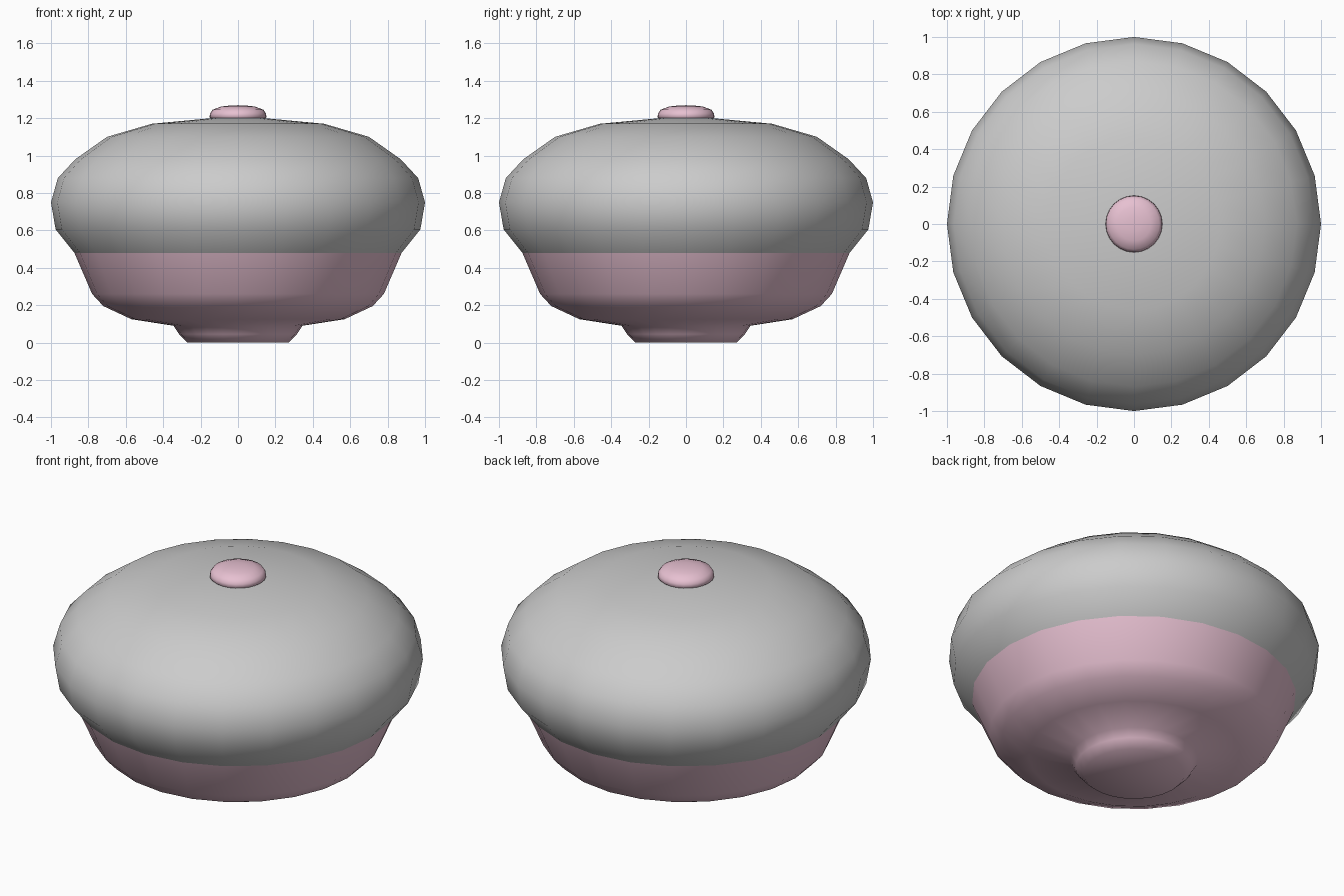
import bpy, bmesh
from math import cos, sin, tau

if "Cube" in bpy.data.objects:
    bpy.data.objects.remove(bpy.data.objects["Cube"])

SIDES = 24

pink = bpy.data.materials.new("pink")
pink.diffuse_color = (0.80, 0.53, 0.64, 1)
pink.use_nodes = True
pink.node_tree.nodes["Principled BSDF"].inputs["Base Color"].default_value = pink.diffuse_color


def lathe(name, profile, mat=None):
    """Spin (radius, height) points around z; radius 0 makes a pole."""
    bm = bmesh.new()
    rings = []
    for r, z in profile:
        n = SIDES if r > 0 else 1
        rings.append([bm.verts.new((r * cos(tau * i / SIDES), r * sin(tau * i / SIDES), z))
                      for i in range(n)])
    for a, b in zip(rings, rings[1:]):
        for i in range(SIDES):
            j = (i + 1) % SIDES
            if len(a) == 1:
                bm.faces.new((a[0], b[j], b[i]))
            elif len(b) == 1:
                bm.faces.new((a[i], a[j], b[0]))
            else:
                bm.faces.new((a[i], a[j], b[j], b[i]))
    for f in bm.faces:
        f.smooth = True
    mesh = bpy.data.meshes.new(name)
    bm.to_mesh(mesh)
    bm.free()
    obj = bpy.data.objects.new(name, mesh)
    bpy.context.collection.objects.link(obj)
    if mat:
        mesh.materials.append(mat)
    return obj


# Bowl with its flared foot
lathe("bowl", [(0, 0), (0.27, 0), (0.315, 0.045), (0.345, 0.09), (0.57, 0.125),
               (0.72, 0.195), (0.78, 0.26), (0.875, 0.48)], pink)

# Rounded upper body
lathe("lid", [(0.875, 0.48), (0.975, 0.605), (1.0, 0.75), (0.963, 0.88), (0.87, 0.98),
              (0.70, 1.10), (0.46, 1.17), (0.14, 1.20), (0, 1.20)])

# Small button knob
lathe("knob", [(0.14, 1.195), (0.152, 1.205), (0.15, 1.225), (0.136, 1.245), (0.09, 1.262),
               (0.04, 1.268), (0, 1.269)], pink)
